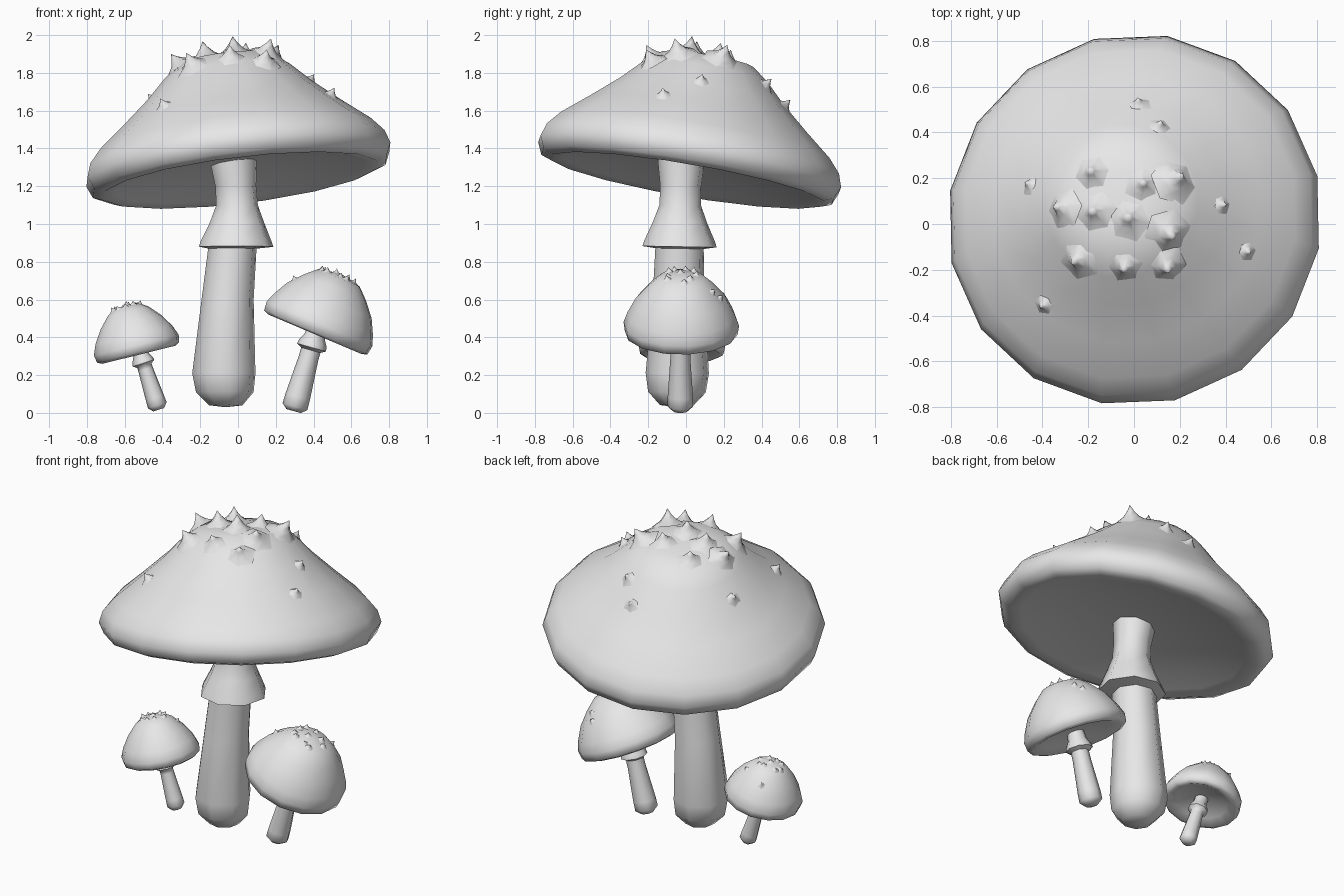
import bpy, bmesh, math, random
from mathutils import Vector, Matrix
from mathutils.bvhtree import BVHTree

cube = bpy.data.objects.get("Cube")
if cube:
    bpy.data.objects.remove(cube, do_unlink=True)
random.seed(4)

GREY = (0.8, 0.8, 0.8, 1)
clay = bpy.data.materials.new("plain grey")
clay.use_nodes = True
clay.diffuse_color = GREY
clay.node_tree.nodes["Principled BSDF"].inputs["Base Color"].default_value = GREY


def frame(origin, axis):
    """Matrix with local z along axis, keeping x close to world x."""
    z = Vector(axis).normalized()
    turn = Vector((0, 0, 1)).rotation_difference(z)
    return Matrix.Translation(origin) @ turn.to_matrix().to_4x4()


def revolve(bm, profile, sides, matrix, spin=0.0):
    """Lathe of (radius, height, optional x shift) points, capped at both ends."""
    rings = []
    for r, h, *shift in profile:
        dx = shift[0] if shift else 0
        if r == 0:
            rings.append([bm.verts.new(matrix @ Vector((dx, 0, h)))] * sides)
            continue
        ring = []
        for i in range(sides):
            a = math.radians(spin) + math.tau * i / sides
            ring.append(bm.verts.new(matrix @ Vector((dx + r * math.cos(a), r * math.sin(a), h))))
        rings.append(ring)
    for low, high in zip(rings, rings[1:]):
        for i in range(sides):
            j = (i + 1) % sides
            bm.faces.new(dict.fromkeys((low[i], low[j], high[j], high[i])))
    for ring in (rings[0], rings[-1]):
        if ring[0] is not ring[1]:
            bm.faces.new(ring)


def finish(bm, name, angle):
    bmesh.ops.recalc_face_normals(bm, faces=bm.faces[:])
    mesh = bpy.data.meshes.new(name)
    bm.to_mesh(mesh)
    bm.free()
    mesh.materials.append(clay)
    obj = bpy.data.objects.new(name, mesh)
    bpy.context.collection.objects.link(obj)
    bpy.ops.object.select_all(action='DESELECT')
    obj.select_set(True)
    bpy.context.view_layer.objects.active = obj
    bpy.ops.object.shade_smooth_by_angle(angle=math.radians(angle))
    return obj


def lathe(name, profile, sides, origin, axis, spin=0.0, angle=65):
    bm = bmesh.new()
    revolve(bm, profile, sides, frame(origin, axis), spin)
    return finish(bm, name, angle)


def add_spikes(name, cap, spots, size):
    """Flared thorns standing on the cap surface under each x, y spot."""
    tree = BVHTree.FromPolygons([v.co for v in cap.data.vertices],
                                [p.vertices[:] for p in cap.data.polygons])
    bm = bmesh.new()
    for x, y in spots:
        hit, normal, _, _ = tree.ray_cast(Vector((x, y, 3)), Vector((0, 0, -1)))
        if hit is None:
            continue
        s = size * random.uniform(0.85, 1.1)
        axis = normal + Vector((0, 0, 0.2))
        thorn = [(1.3 * s, -0.2 * s), (0.6 * s, 0.2 * s), (0.25 * s, 0.6 * s), (0, s)]
        revolve(bm, thorn, 6, frame(hit, axis), random.uniform(0, 60))
    finish(bm, name, 80)


def crown(x, y, radius, count):
    """Centre spot plus an uneven ring of spots."""
    spots = [(x, y)]
    for i in range(count):
        a = math.tau * i / count + random.uniform(-0.25, 0.25)
        r = radius * random.uniform(0.75, 1.1)
        spots.append((x + r * math.cos(a), y + r * math.sin(a)))
    return spots


# Large mushroom: stem with skirt
lathe("large_stem",
      [(0, 0.03, -0.065), (0.09, 0.04, -0.065), (0.155, 0.11, -0.07), (0.17, 0.21, -0.075),
       (0.14, 0.6, -0.055), (0.13, 0.87, -0.03), (0.2, 0.88, -0.01), (0.19, 0.91, -0.01),
       (0.145, 1.01, -0.005), (0.112, 1.1, -0.005), (0.11, 1.2, -0.012), (0.125, 1.33, -0.025),
       (0.125, 1.4, -0.025)],
      8, (0, -0.05, 0), (0, 0.018, 1), 10, 55)

# Large mushroom: tilted cap and thorns
large_cap = lathe("large_cap",
                  [(0, 0.04), (0.5, -0.01), (0.67, -0.045), (0.74, -0.06), (0.795, -0.04),
                   (0.823, 0.025), (0.8, 0.095), (0.735, 0.17), (0.595, 0.285), (0.45, 0.41),
                   (0.34, 0.52), (0.25, 0.59), (0.12, 0.61), (0, 0.61)],
                  16, (0.005, 0.015, 1.29), (-0.12, 0.17, 1), 13)
add_spikes("large_cap_thorns", large_cap,
           [(-0.31, 0.07), (-0.18, 0.22), (0.04, 0.17), (-0.02, 0.02), (0.15, -0.04),
            (-0.24, -0.15), (-0.04, -0.18), (0.14, -0.18), (0.18, 0.19), (-0.17, 0.05)], 0.08)
add_spikes("large_cap_low_thorns", large_cap,
           [(-0.45, 0.17), (-0.39, -0.35), (0.11, 0.42), (0.02, 0.52), (0.38, 0.08),
            (0.49, -0.12)], 0.045)

# Small mushroom on the left: stem, cap and thorns
lathe("left_small_stem",
      [(0.04, 0.01), (0.068, 0.035), (0.067, 0.09), (0.053, 0.3), (0.053, 0.345), (0.08, 0.36),
       (0.075, 0.385), (0.056, 0.42), (0.05, 0.47)],
      8, (0.292, -0.03, 0), (0.27, 0, 0.96), 0, 55)
left_cap = lathe("left_small_cap",
                 [(0, 0.03), (0.2, 0.01), (0.27, -0.01), (0.3, 0), (0.307, 0.05), (0.287, 0.105),
                  (0.245, 0.185), (0.18, 0.26), (0.12, 0.315), (0, 0.34)],
                 14, (0.412, -0.025, 0.425), (0.39, 0, 0.92), 8)
add_spikes("left_cap_thorns", left_cap,
           crown(0.52, -0.03, 0.09, 9) + [(0.57, 0.14), (0.54, 0.18), (0.3, -0.04)], 0.024)

# Small mushroom on the right: stem, cap and thorns
lathe("right_small_stem",
      [(0.03, 0.005), (0.052, 0.03), (0.05, 0.07), (0.04, 0.23), (0.04, 0.25), (0.06, 0.265),
       (0.055, 0.285), (0.042, 0.31), (0.04, 0.36)],
      8, (-0.418, -0.02, 0.012), (-0.31, 0, 0.95), 0, 55)
right_cap = lathe("right_small_cap",
                  [(0, 0.03), (0.15, 0.01), (0.2, -0.018), (0.225, -0.005), (0.232, 0.035),
                   (0.21, 0.09), (0.165, 0.16), (0.11, 0.22), (0.07, 0.245), (0, 0.255)],
                  14, (-0.53, -0.02, 0.325), (-0.24, 0, 0.97), 5)
add_spikes("right_cap_thorns", right_cap,
           crown(-0.59, -0.02, 0.065, 8) + [(-0.48, 0.07), (-0.62, 0.12)], 0.02)
